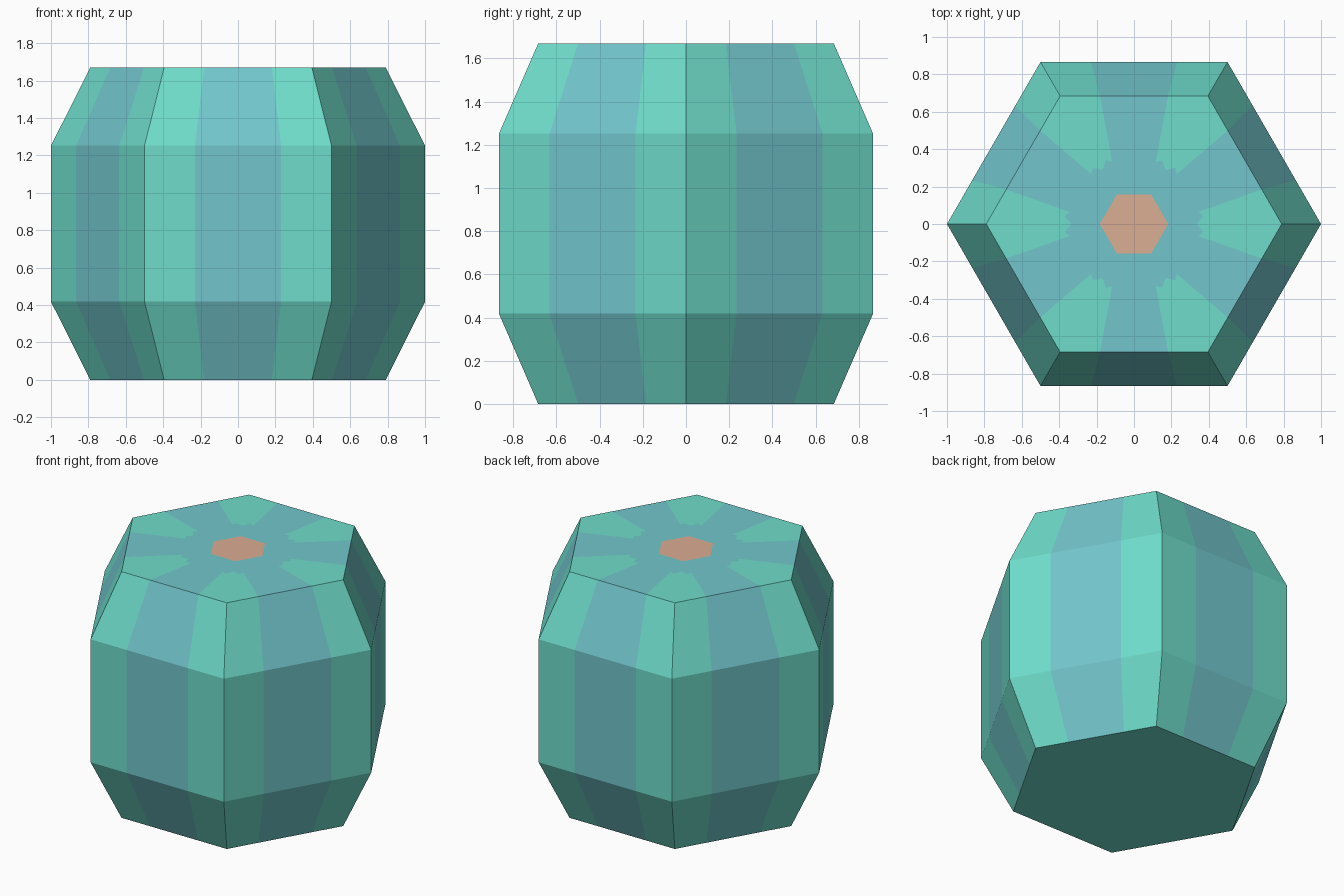
import bpy
import bmesh
import math
from mathutils import Vector, Matrix

cube = bpy.data.objects.get("Cube")
if cube:
    bpy.data.objects.remove(cube, do_unlink=True)


def linear(c):
    c /= 255
    return c / 12.92 if c <= 0.04045 else ((c + 0.055) / 1.055) ** 2.4


def material(name, *rgb):
    mat = bpy.data.materials.new(name)
    mat.use_nodes = True
    color = [linear(c) for c in rgb] + [1]
    mat.diffuse_color = color
    mat.node_tree.nodes["Principled BSDF"].inputs["Base Color"].default_value = color
    return mat


materials = [material("sea_green", 110, 220, 202),
             material("dusty_blue", 114, 198, 204),
             material("tan", 219, 173, 147)]
GREEN, BLUE, TAN = range(3)

SIDES = 6
PROFILE = [(0.79, 0), (1, 0.418), (1, 1.252), (0.79, 1.67)]  # radius, height
STRIPE = (0.27, 0.73)       # stripe limits along each side
HUB = 0.183                 # radius of the centre hexagon
PETAL_EDGE = [(0.345, 0.065), (0.37, 0.04), (0.335, 0)]  # inner edge: radial, sideways
top_r, top_z = PROFILE[-1]

bm = bmesh.new()


def face(points, mat):
    f = bm.faces.new([bm.verts.new(p) for p in points])
    f.material_index = mat


def corner(i, r, z):
    a = math.tau * i / SIDES
    return Vector((r * math.cos(a), r * math.sin(a), z))


def along(i, t, r, z):
    """Point at fraction t of side i."""
    return corner(i, r, z).lerp(corner(i + 1, r, z), t)


def petal_edge(i, sign):
    """Half of the notched inner edge of petal i, from its side to its middle."""
    turn = Matrix.Rotation(math.tau * i / SIDES, 4, 'Z')
    return [turn @ Vector((x, sign * y, top_z)) for x, y in PETAL_EDGE]


cuts = (0, *STRIPE, 1)
for i in range(SIDES):
    # Striped side panels
    for low, high in zip(PROFILE, PROFILE[1:]):
        for n, (a, b) in enumerate(zip(cuts, cuts[1:])):
            face([along(i, a, *low), along(i, b, *low),
                  along(i, b, *high), along(i, a, *high)],
                 BLUE if n == 1 else GREEN)

    # Green petal at each top corner
    left, right = petal_edge(i, 1), petal_edge(i, -1)
    face([along(i - 1, STRIPE[1], top_r, top_z), corner(i, top_r, top_z),
          along(i, STRIPE[0], top_r, top_z)] + left + right[-2::-1], GREEN)

    # Blue spoke between neighbouring petals
    face([along(i, STRIPE[0], top_r, top_z), along(i, STRIPE[1], top_r, top_z)]
         + petal_edge(i + 1, -1)
         + [corner(i + 1, HUB, top_z), corner(i, HUB, top_z)]
         + left[::-1], BLUE)

# Centre hexagon and base
face([corner(i, HUB, top_z) for i in range(SIDES)], TAN)
face([corner(i, *PROFILE[0]) for i in reversed(range(SIDES))], GREEN)

bmesh.ops.remove_doubles(bm, verts=bm.verts, dist=0.0001)
mesh = bpy.data.meshes.new("barrel_body")
bm.to_mesh(mesh)
bm.free()
for mat in materials:
    mesh.materials.append(mat)
body = bpy.data.objects.new("barrel_body", mesh)
bpy.context.collection.objects.link(body)
